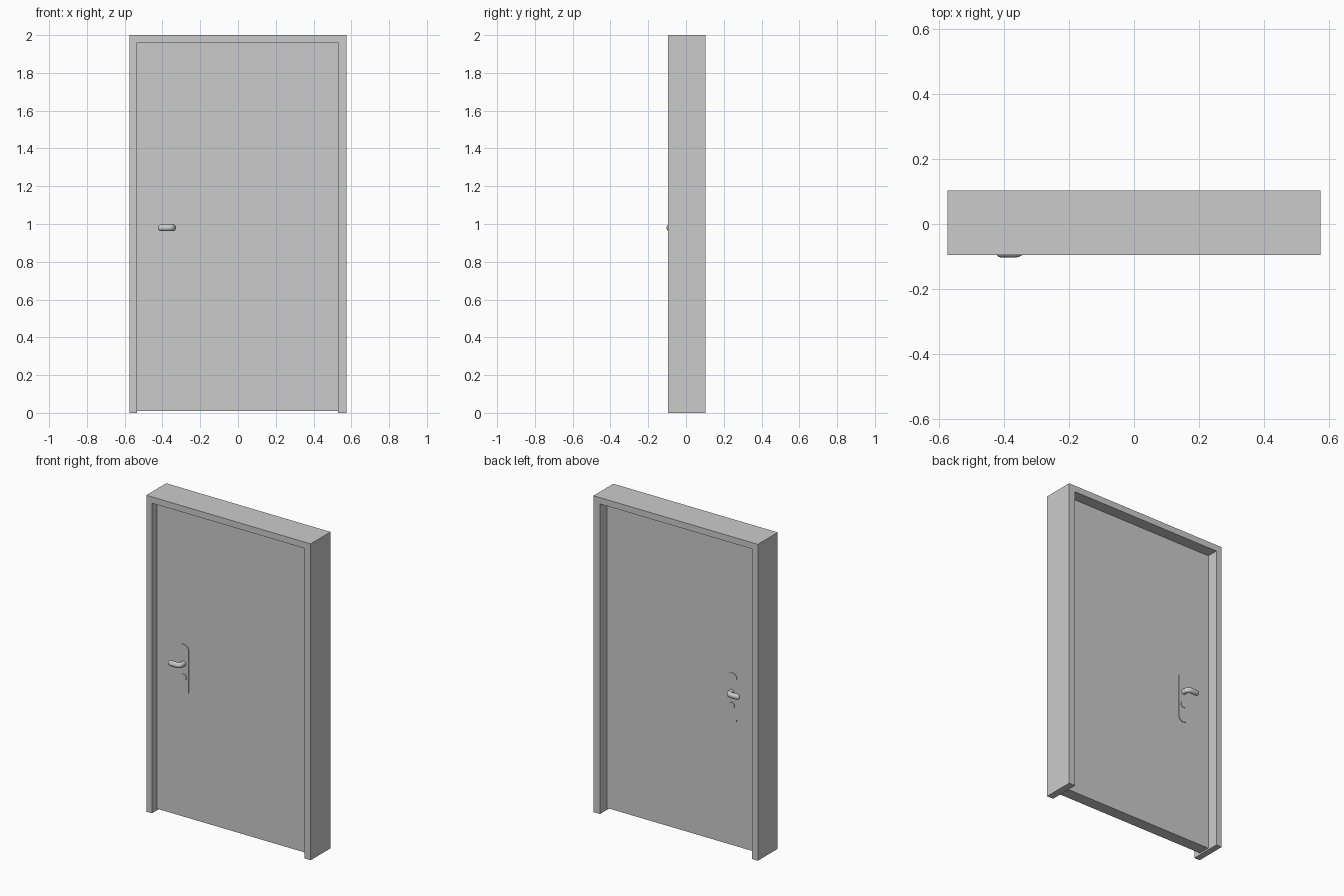
import bpy, bmesh, math
from mathutils import Vector

if "Cube" in bpy.data.objects:
    bpy.data.objects.remove(bpy.data.objects["Cube"])

grey = bpy.data.materials.new("light grey")
grey.diffuse_color = (0.6, 0.6, 0.6, 1)
grey.use_nodes = True
grey.node_tree.nodes["Principled BSDF"].inputs["Base Color"].default_value = grey.diffuse_color

Y0, Y1 = -0.095, 0.103          # frame front and back
DOOR_F, DOOR_B = -0.045, 0.03   # door leaf front and back
HX = -0.345                     # handle centre line


def prism(name, outline, y0, y1):
    """Extrude an x/z outline from y0 to y1."""
    bm = bmesh.new()
    face = bm.faces.new([bm.verts.new((x, y0, z)) for x, z in outline])
    ext = bmesh.ops.extrude_face_region(bm, geom=[face])
    moved = [g for g in ext["geom"] if isinstance(g, bmesh.types.BMVert)]
    bmesh.ops.translate(bm, verts=moved, vec=(0, y1 - y0, 0))
    bmesh.ops.recalc_face_normals(bm, faces=bm.faces)
    return finish(name, bm)


def finish(name, bm):
    mesh = bpy.data.meshes.new(name)
    bm.to_mesh(mesh)
    bm.free()
    mesh.materials.append(grey)
    ob = bpy.data.objects.new(name, mesh)
    bpy.context.collection.objects.link(ob)
    return ob


def smooth(ob):
    bpy.ops.object.select_all(action='DESELECT')
    ob.select_set(True)
    bpy.context.view_layer.objects.active = ob
    bpy.ops.object.shade_smooth_by_angle(angle=math.radians(40))


def arc(cx, cz, r, a0, a1, n):
    return [(cx + r * math.cos(math.radians(a0 + (a1 - a0) * i / n)),
             cz + r * math.sin(math.radians(a0 + (a1 - a0) * i / n)))
            for i in range(n + 1)]


# Frame: two jambs and a lintel as one upside-down U
prism("door_frame", [(-0.575, 0), (-0.535, 0), (-0.535, 1.96), (0.53, 1.96),
                     (0.53, 0), (0.575, 0), (0.575, 2), (-0.575, 2)], Y0, Y1)

# Door leaf
prism("door_leaf", [(-0.535, 0.01), (0.53, 0.01), (0.53, 1.96), (-0.535, 1.96)],
      DOOR_F, DOOR_B)


def lever(name, y, s):
    """Round bar leaving the door, then bending sideways to a rounded tip."""
    r, reach, bend = 0.015, 0.043, 0.02
    path = [(HX, 0.0)]
    path += [(HX - bend + bend * math.cos(t), reach - bend + bend * math.sin(t))
             for t in [i * math.pi / 10 for i in range(6)]]
    path += [(-0.41, reach)]
    radii = [r] * len(path)
    for f in (0.5, 0.85, 0.98):           # rounded tip
        path.append((-0.41 - r * f, reach))
        radii.append(r * math.sqrt(1 - f * f))
    bm = bmesh.new()
    rings = []
    for i, (px, py) in enumerate(path):
        a, b = path[max(i - 1, 0)], path[min(i + 1, len(path) - 1)]
        t = Vector((b[0] - a[0], b[1] - a[1])).normalized()
        ring = []
        for k in range(16):
            c = 2 * math.pi * k / 16
            o = radii[i] * math.cos(c)
            ring.append(bm.verts.new((px - t.y * o, y + s * (py + t.x * o),
                                      0.98 + 1.15 * radii[i] * math.sin(c))))
        rings.append(ring)
    for p, q in zip(rings, rings[1:]):
        for k in range(16):
            bm.faces.new((p[k], p[k - 1], q[k - 1], q[k]))
    bm.faces.new(rings[0])
    bm.faces.new(rings[-1])
    bmesh.ops.recalc_face_normals(bm, faces=bm.faces)
    smooth(finish(name, bm))


# Handle set on each side: long plate, key cylinder, lever
plate = arc(HX, 1.066, 0.034, 0, 180, 12) + arc(HX, 0.814, 0.034, 180, 360, 12)
cylinder = arc(HX, 0.895, 0.02, 0, 345, 23)
for side, y, s in (("front", DOOR_F, -1), ("back", DOOR_B, 1)):
    smooth(prism(side + "_handle_plate", plate, y - s * 0.002, y + s * 0.004))
    smooth(prism(side + "_key_cylinder", cylinder, y, y + s * 0.008))
    lever(side + "_lever", y, s)
